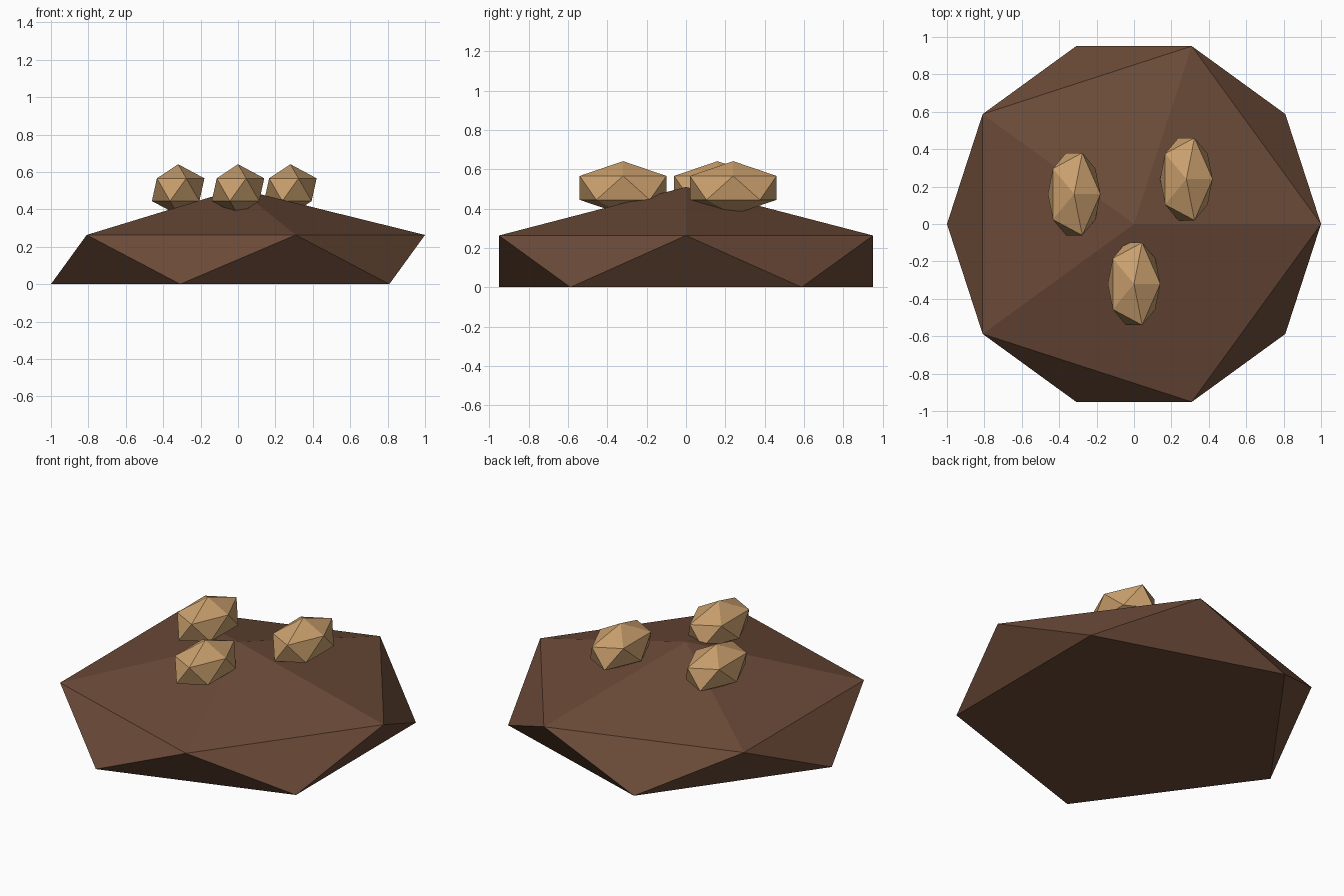
import bpy

cube = bpy.data.objects.get("Cube")
if cube:
    bpy.data.objects.remove(cube, do_unlink=True)


def make_material(name, color):
    mat = bpy.data.materials.new(name)
    mat.use_nodes = True
    mat.diffuse_color = (*color, 1)
    mat.node_tree.nodes["Principled BSDF"].inputs["Base Color"].default_value = (*color, 1)
    return mat


def make_lump(name, location, scale, mat):
    """Faceted twenty-sided lump."""
    bpy.ops.mesh.primitive_ico_sphere_add(subdivisions=1, radius=1, location=location)
    obj = bpy.context.object
    obj.name = name
    for v in obj.data.vertices:
        v.co.x *= scale[0]
        v.co.y *= scale[1]
        v.co.z *= scale[2]
    obj.data.materials.append(mat)
    return obj


soil = make_material("dark brown soil", (0.147, 0.069, 0.04))
tan = make_material("light tan", (0.59, 0.35, 0.156))

# Low mound: flat base, slanted rim and shallow peak
RING = 0.8944
mound = make_lump("mound", (0, 0, 0), (1 / RING, 1 / RING, 1), soil)
for v in mound.data.vertices:
    if v.co.z > 0.9:
        v.co.z = 0.51
    elif v.co.z > 0:
        v.co.z = 0.263
    else:
        v.co.z = 0

# Three oval lumps half sunk into the top
spots = {"front_lump": (0, -0.32), "right_lump": (-0.32, 0.16), "left_lump": (0.28, 0.24)}
for name, (x, y) in spots.items():
    make_lump(name, (x, y, 0.505), (0.157, 0.259, 0.136), tan)
